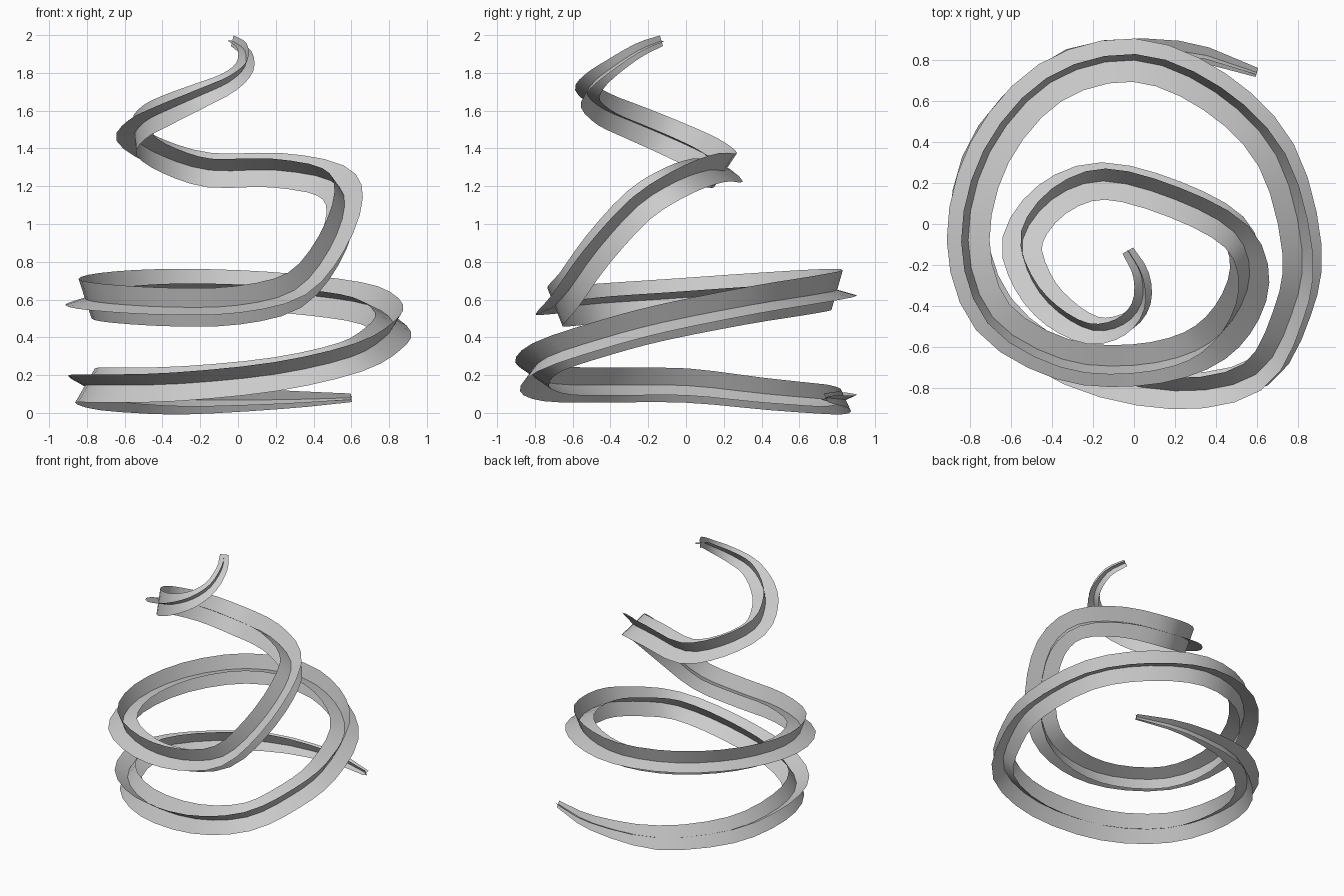
import bpy, math
from mathutils import Vector, Quaternion

if "Cube" in bpy.data.objects:
    bpy.data.objects.remove(bpy.data.objects["Cube"])

# Centre line of the rising spiral, bottom to top
PATH = [Vector(p) for p in [
    (.60, .74, .08), (.22, .845, .07), (-.30, .78, .07), (-.69, .43, .10), (-.81, 0, .145),
    (-.675, -.415, .147), (-.3, -.70, .155), (.2, -.815, .205), (.595, -.735, .295), (.77, -.44, .395),
    (.82, -.12, .48), (.695, .335, .57), (.395, .645, .62), (0, .80, .65), (-.41, .69, .655),
    (-.705, .35, .635), (-.81, -.08, .605), (-.69, -.455, .58), (-.35, -.66, .56), (0, -.69, .57),
    (.3, -.62, .65), (.48, -.47, .86), (.565, -.25, 1.10), (.49, -.04, 1.23), (.2, .12, 1.285),
    (-.15, .21, 1.285), (-.4, .12, 1.36), (-.545, -.08, 1.455), (-.495, -.28, 1.54),
    (-.37, -.43, 1.605), (-.2, -.52, 1.68), (-.05, -.49, 1.75), (.035, -.39, 1.83),
    (.035, -.25, 1.92), (-.03, -.13, 1.97)]]
# (path position, value) keys: fin reach, thin at both ends, and extra roll in degrees
REACH = [(0, .025), (1, .055), (2, .088), (4, .105), (6, .11), (25, .11), (29, .09), (32, .05), (34, .03)]
TWIST = [(0, 0), (4, 0), (13, -7), (24, -9), (34, -9)]
START_ROLL = math.radians(-25)
STEPS = 3
COUNT = (len(PATH) - 1) * STEPS + 1


def key(keys, t):
    for (a, va), (b, vb) in zip(keys, keys[1:]):
        if t <= b:
            return va + (vb - va) * (t - a) / (b - a)
    return keys[-1][1]


def spline(t):
    n = len(PATH) - 1
    i = min(int(t), n - 1)
    u = t - i
    p1, p2 = PATH[i], PATH[i + 1]
    p0 = PATH[i - 1] if i > 0 else 2 * p1 - p2
    p3 = PATH[i + 2] if i + 2 <= n else 2 * p2 - p1
    c2 = 2 * p0 - 5 * p1 + 4 * p2 - p3
    c3 = 3 * p1 - p0 - 3 * p2 + p3
    pos = .5 * (2 * p1 + (p2 - p0) * u + c2 * u**2 + c3 * u**3)
    tan = .5 * ((p2 - p0) + 2 * c2 * u + 3 * c3 * u**2)
    return pos, tan.normalized()


# Minimum-twist frames carried along the path
frames = []
pos, tan = spline(0)
out = tan.cross(Vector((0, 0, 1))).normalized()
side = out.cross(tan) * math.cos(START_ROLL) + out * math.sin(START_ROLL)
for k in range(COUNT):
    u = k / STEPS
    pos, new_tan = spline(u)
    side = tan.rotation_difference(new_tan) @ side
    side = (side - new_tan * side.dot(new_tan)).normalized()
    tan = new_tan
    rolled = Quaternion(tan, math.radians(key(TWIST, u))) @ side
    frames.append((pos, tan, rolled, key(REACH, u)))


def ribbon(name, turn):
    """One flat strip along the path, turned about it by an angle."""
    verts, faces = [], []
    for k, (p, t, s, reach) in enumerate(frames):
        d = (Quaternion(t, turn) @ s) * reach
        verts += [p - d, p, p + d]
        if k:
            for b in (3 * k, 3 * k + 1):
                faces.append((b - 3, b - 2, b + 1, b))
    mesh = bpy.data.meshes.new(name)
    mesh.from_pydata([tuple(v) for v in verts], [], faces)
    for poly in mesh.polygons:
        poly.use_smooth = True
    obj = bpy.data.objects.new(name, mesh)
    bpy.context.collection.objects.link(obj)


# Two crossed strips give the plus-shaped section
ribbon("spiral_fin_a", 0)
ribbon("spiral_fin_b", math.pi / 2)
